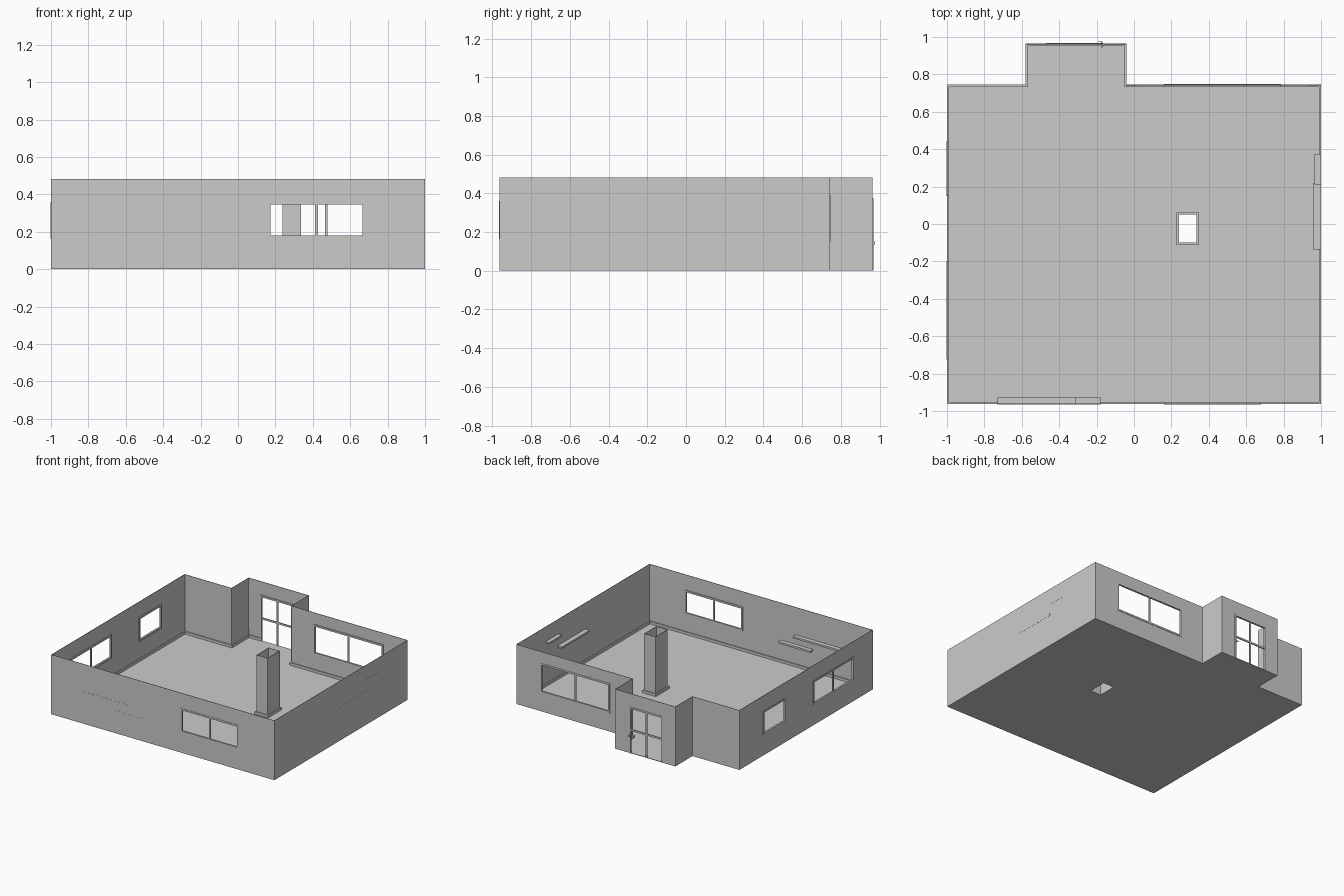
import bpy, bmesh
from mathutils import Vector

if "Cube" in bpy.data.objects:
    bpy.data.objects.remove(bpy.data.objects["Cube"])

H = 0.483        # wall height
T = 0.004        # wall thickness
ROOM = [(-1, -.963), (1, -.963), (1, .745), (-.04, .745),
        (-.04, .965), (-.58, .965), (-.58, .745), (-1, .745)]
COLUMN = [(.24, -.1), (.24, .05), (.335, .05), (.335, -.1)]


def finish(name, bm, thickness=0):
    me = bpy.data.meshes.new(name)
    bm.to_mesh(me)
    bm.free()
    ob = bpy.data.objects.new(name, me)
    bpy.context.collection.objects.link(ob)
    if thickness:
        m = ob.modifiers.new("thickness", 'SOLIDIFY')
        m.thickness = thickness
        m.offset = -1
    return ob


def edge(loop, i):
    """Start, direction, inward normal and length of one wall."""
    a, b = Vector(loop[i]), Vector(loop[(i + 1) % len(loop)])
    d = (b - a).normalized()
    return a, d, Vector((-d.y, d.x)), (b - a).length


def wall_boxes(name, loop, i, boxes):
    """Boxes in wall coordinates: along, up, depth into the room."""
    a, d, n, _ = edge(loop, i)
    bm = bmesh.new()
    for u0, u1, z0, z1, d0, d1 in boxes:
        p, q = a + d * u0 + n * d0, a + d * u1 + n * d1
        vs = bmesh.ops.create_cube(bm, size=1)['verts']
        for v in vs:
            v.co = ((p.x + q.x) / 2 + v.co.x * abs(q.x - p.x),
                    (p.y + q.y) / 2 + v.co.y * abs(q.y - p.y),
                    (z0 + z1) / 2 + v.co.z * (z1 - z0))
    return finish(name, bm)


def walls(name, loop, holes):
    """Upright sheets along a footprint, leaving out the openings."""
    bm = bmesh.new()
    for i in range(len(loop)):
        a, d, n, L = edge(loop, i)
        hs = holes.get(i, [])
        us = sorted({0, L, *[u for h in hs for u in h[:2]]})
        zs = sorted({0, H, *[z for h in hs for z in h[2:4]]})
        for u0, u1 in zip(us, us[1:]):
            for z0, z1 in zip(zs, zs[1:]):
                uc, zc = (u0 + u1) / 2, (z0 + z1) / 2
                if any(h[0] < uc < h[1] and h[2] < zc < h[3] for h in hs):
                    continue
                bm.faces.new([bm.verts.new((*(a + d * u), z)) for u, z in
                              ((u0, z0), (u1, z0), (u1, z1), (u0, z1))])
    bmesh.ops.remove_doubles(bm, verts=bm.verts, dist=1e-5)
    return finish(name, bm, T)


def baseboards(name, loop, gaps={}):
    dep, k = .012, len(loop)
    for i in range(k):
        _, d, _, L = edge(loop, i)
        before, after = edge(loop, i - 1)[1], edge(loop, (i + 1) % k)[1]
        s = -dep if before.cross(d) < 0 else 0      # wrap outside corners
        e = L + dep if d.cross(after) < 0 else L
        spans = [(s, e)]
        if i in gaps:
            spans = [(s, gaps[i][0]), (gaps[i][1], e)]
        wall_boxes(f"{name}_{i}", loop, i,
                   [(u0, u1, 0, .025, 0, dep) for u0, u1 in spans])


def window(name, i, hole, mullion=True, rail=False, sill=True):
    u0, u1, z0, z1 = hole
    w, d0, d1 = .014, -.003, .012
    b = [(u0, u0 + w, z0, z1, d0, d1), (u1 - w, u1, z0, z1, d0, d1),
         (u0, u1, z1 - w, z1, d0, d1)]
    if sill:
        b.append((u0, u1, z0, z0 + w, d0, d1))
    c, m = (u0 + u1) / 2, (z0 + z1) / 2
    if mullion:
        b.append((c - w / 2, c + w / 2, z0, z1, .001, .009))
    if rail:
        b.append((u0, u1, m - w / 2, m + w / 2, .001, .009))
    wall_boxes(name, ROOM, i, b)


# Openings per wall: along start, along end, bottom, top
front_win = (1.16, 1.68, .165, .36)
back_win = (.215, .84, .15, .39)
door = (.125, .43, 0, .375)
small_win = (.305, .595, .165, .36)
side_win = (.945, 1.47, .165, .36)
walls("room_walls", ROOM,
      {0: [front_win], 2: [back_win], 4: [door], 7: [small_win, side_win]})
walls("column", COLUMN, {})

# Floor with the column shaft cut out
bm = bmesh.new()
for loop in (ROOM, COLUMN):
    vs = [bm.verts.new((x, y, 0)) for x, y in loop]
    for i in range(len(vs)):
        bm.edges.new((vs[i - 1], vs[i]))
bmesh.ops.triangle_fill(bm, edges=bm.edges[:], use_beauty=True)
for f in bm.faces:
    f.normal_update()
    if f.normal.z > 0:
        f.normal_flip()
finish("floor", bm, .004)

# Skirting
baseboards("room_baseboard", ROOM, {4: door[:2]})
baseboards("column_baseboard", COLUMN)

# Window and door frames
window("front_window_frame", 0, front_win)
window("back_window_frame", 2, back_win)
window("side_window_frame", 7, side_win)
window("small_window_frame", 7, small_win, mullion=False)
window("door_frame", 4, door, rail=True, sill=False)
wall_boxes("door_handle", ROOM, 4, [(.128, .136, .135, .15, -.012, .02),
                                    (.128, .152, .139, .146, -.012, -.007)])

# Shelves, set through the wall
wall_boxes("front_shelves", ROOM, 0, [(.27, .69, .245, .26, -.001, .038),
                                      (.535, .82, .168, .183, -.001, .038)])
wall_boxes("right_shelves", ROOM, 1, [(.828, 1.183, .258, .272, -.001, .042),
                                      (1.173, 1.335, .35, .364, -.001, .035)])
